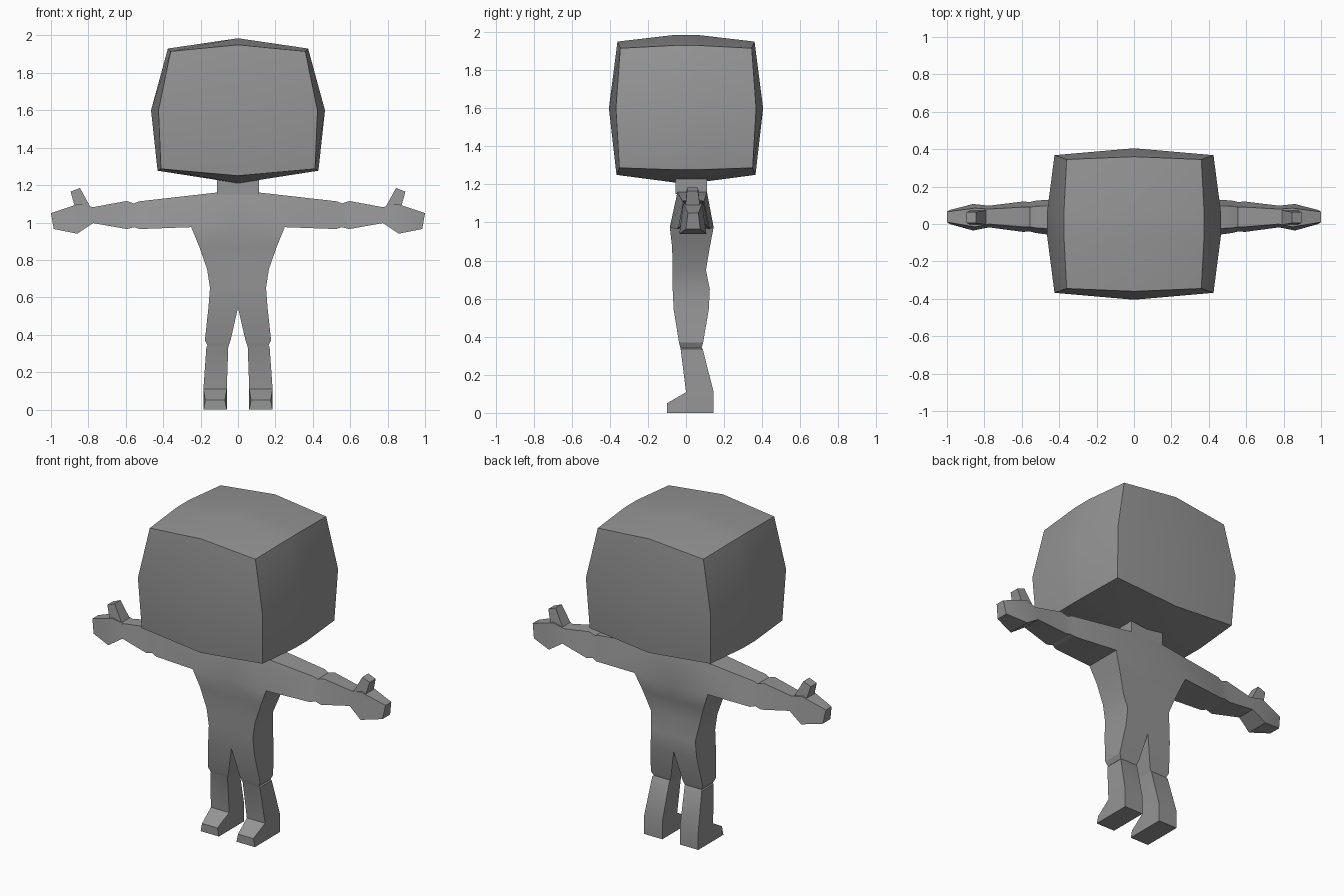
import bpy, bmesh, math

if "Cube" in bpy.data.objects:
    bpy.data.objects.remove(bpy.data.objects["Cube"])

grey = bpy.data.materials.new("plain grey")
grey.diffuse_color = (0.3, 0.3, 0.3, 1)
grey.use_nodes = True
grey.node_tree.nodes["Principled BSDF"].inputs["Base Color"].default_value = grey.diffuse_color


def loft(bm, rings):
    """Skin a list of equally long closed rings and cap both ends."""
    vs = [[bm.verts.new(p) for p in r] for r in rings]
    n = len(vs[0])
    for a, b in zip(vs, vs[1:]):
        for i in range(n):
            j = (i + 1) % n
            bm.faces.new((a[i], a[j], b[j], b[i]))
    bm.faces.new(vs[0])
    bm.faces.new(vs[-1])


def finish(name, bm, mirror=False):
    bmesh.ops.recalc_face_normals(bm, faces=bm.faces[:])
    me = bpy.data.meshes.new(name)
    bm.to_mesh(me)
    bm.free()
    me.materials.append(grey)
    ob = bpy.data.objects.new(name, me)
    bpy.context.collection.objects.link(ob)
    bpy.ops.object.select_all(action='DESELECT')
    ob.select_set(True)
    bpy.context.view_layer.objects.active = ob
    if mirror:
        m = ob.modifiers.new("mirror", 'MIRROR')
        m.use_clip = True
        bpy.ops.object.modifier_apply(modifier=m.name)
    bpy.ops.object.shade_smooth_by_angle(angle=math.radians(30))
    return ob


# Head: bulging box, each level is (corner x, corner y, corner z),
# (side x, side z), (front y, front z)
bm = bmesh.new()
levels = [((0.412, 0.35, 1.287), (0.43, 1.277), (0.365, 1.25)),
          ((0.425, 0.368, 1.6), (0.465, 1.6), (0.405, 1.6)),
          ((0.36, 0.345, 1.915), (0.375, 1.93), (0.36, 1.95))]
rings = []
for (cx, cy, cz), (sx, sz), (fy, fz) in levels:
    s = 0.06
    rings.append([(-cx, -cy, cz), (0, -fy, fz), (cx, -cy, cz), (sx, -s, sz), (sx, s, sz),
                  (cx, cy, cz), (0, fy, fz), (-cx, cy, cz), (-sx, s, sz), (-sx, -s, sz)])
vs = [[bm.verts.new(p) for p in r] for r in rings]
for a, b in zip(vs, vs[1:]):
    for i in range(10):
        j = (i + 1) % 10
        bm.faces.new((a[i], a[j], b[j], b[i]))
for ring, z in ((vs[0], 1.21), (vs[2], 1.985)):
    f, k = (bm.verts.new((0, y, z)) for y in (-0.06, 0.06))
    for q in ((0, 1, f, 9), (1, 2, 3, f), (9, f, k, 8), (f, 3, 4, k), (8, k, 6, 7), (k, 4, 5, 6)):
        bm.faces.new([ring[v] if isinstance(v, int) else v for v in q])
finish("head", bm)

# Neck
bm = bmesh.new()
loft(bm, [[(-0.112, -0.055, z), (0.112, -0.055, z), (0.112, 0.11, z), (-0.112, 0.11, z)]
          for z in (1.15, 1.25)])
finish("neck", bm)

# Body: one half of torso and leg as (z, inner x, outer x, front y, back y)
rows = [(1.16, 0, 0.115, -0.045, 0.11), (0.975, 0, 0.25, -0.085, 0.145),
        (0.87, 0, 0.207, -0.073, 0.125), (0.75, 0, 0.165, -0.07, 0.105),
        (0.65, 0, 0.15, -0.07, 0.125), (0.545, 0, 0.158, -0.065, 0.12),
        (0.37, 0.04, 0.177, -0.037, 0.09), (0.342, 0.05, 0.163, -0.03, 0.082),
        (0.335, 0.052, 0.169, -0.028, 0.088), (0.11, 0.06, 0.185, 0.0, 0.145),
        (0, 0.06, 0.185, 0.0, 0.145)]
bm = bmesh.new()
loft(bm, [[(a, f, z), (b, f, z), (b, k, z), (a, k, z)] for z, a, b, f, k in rows])

# Arm and hand: (top x, bottom x, top z, bottom z, top front/back y, bottom front/back y)
arm = [(0.115, 0.25, 1.16, 0.975, -0.045, 0.11, -0.085, 0.145),
       (0.53, 0.525, 1.113, 0.965, -0.02, 0.095, -0.048, 0.125),
       (0.555, 0.555, 1.102, 0.975, -0.015, 0.09, -0.04, 0.118),
       (0.595, 0.595, 1.115, 0.965, -0.015, 0.09, -0.042, 0.12),
       (0.775, 0.775, 1.082, 0.997, 0.0, 0.08, -0.018, 0.098),
       (0.85, 0.86, 1.10, 0.94, -0.015, 0.085, -0.035, 0.107),
       (1.0, 0.985, 1.05, 0.965, 0.01, 0.065, 0.0, 0.075)]
loft(bm, [[(xt, tf, zt), (xt, tk, zt), (xb, bk, zb), (xb, bf, zb)]
          for xt, xb, zt, zb, tf, tk, bf, bk in arm])

# Weld the arm to the torso, drop the hidden shoulder and centre faces
bmesh.ops.remove_doubles(bm, verts=bm.verts[:], dist=0.0005)
root = {(0.115, 1.16), (0.25, 0.975)}
hidden = [f for f in bm.faces
          if all(abs(v.co.x) < 1e-5 for v in f.verts)
          or all((round(v.co.x, 3), round(v.co.z, 3)) in root for v in f.verts)]
bmesh.ops.delete(bm, geom=hidden, context='FACES')
finish("body", bm, mirror=True)

# Thumbs
bm = bmesh.new()
loft(bm, [[(xa, f, za), (xb, f, zb), (xb, k, zb), (xa, k, za)]
          for xa, za, xb, zb, f, k in ((0.785, 1.075, 0.87, 1.075, -0.005, 0.075),
                                       (0.845, 1.185, 0.895, 1.165, 0.005, 0.063))])
finish("thumbs", bm, mirror=True)

# Toes
bm = bmesh.new()
loft(bm, [[(0.06, y, 0), (0.185, y, 0), (0.185 - i, y, z), (0.06 + i, y, z)]
          for y, z, i in ((0.002, 0.11, 0.0), (-0.1, 0.05, 0.01))])
finish("toes", bm, mirror=True)
